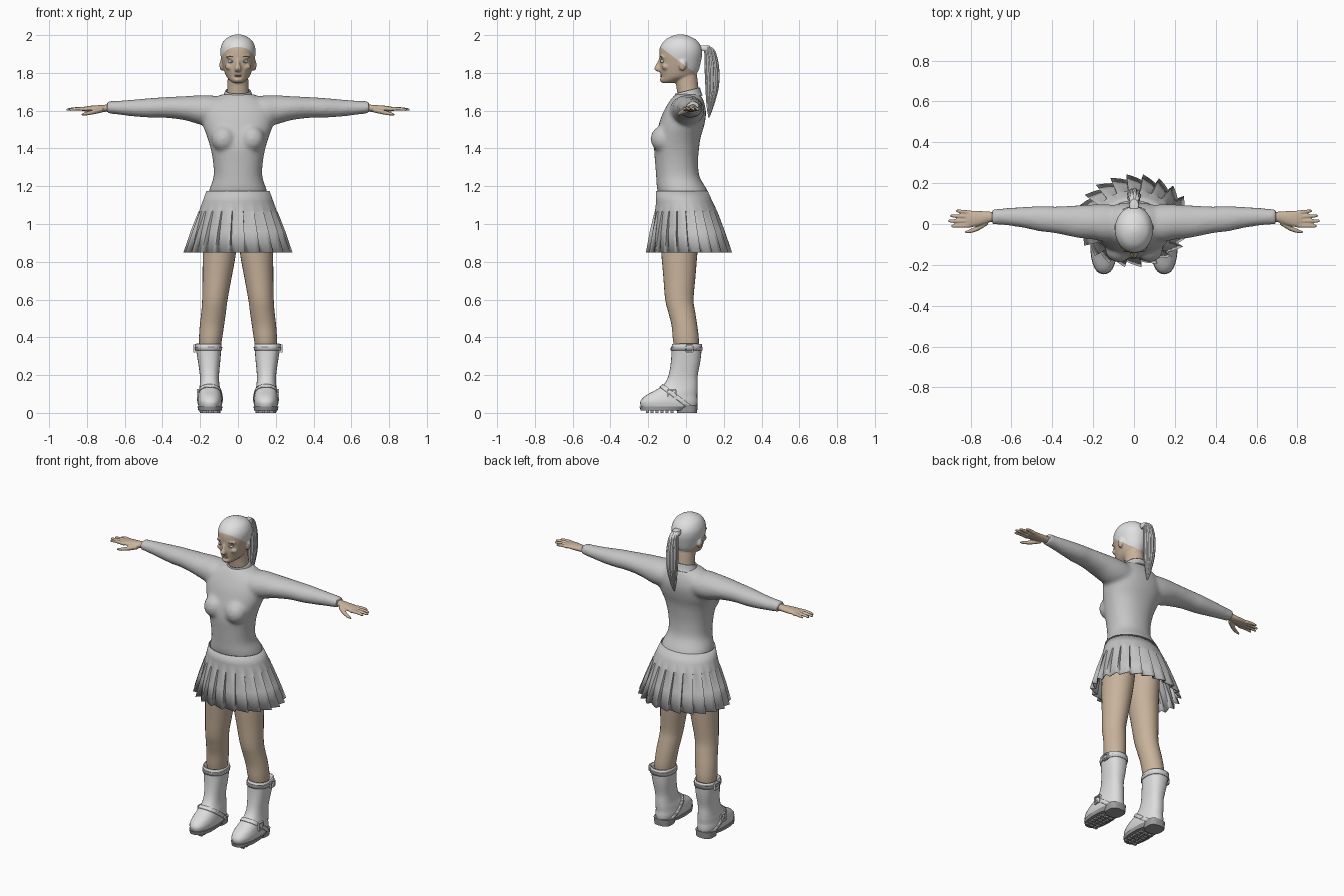
import bpy, bmesh, math, random
from mathutils import Matrix, Vector

random.seed(4)
default_cube = bpy.data.objects.get("Cube")
if default_cube:
    bpy.data.objects.remove(default_cube, do_unlink=True)


def material(name, r, g, b):
    mat = bpy.data.materials.new(name)
    mat.use_nodes = True
    mat.diffuse_color = (r, g, b, 1)
    mat.node_tree.nodes["Principled BSDF"].inputs["Base Color"].default_value = (r, g, b, 1)
    return mat


SKIN = material("tan skin", .58, .45, .33)
CLOTH = material("grey cloth", .56, .56, .56)
HAIR = material("pale grey hair", .74, .74, .74)
BOOT = material("light grey boot", .72, .72, .72)
SOLE = material("dark grey sole", .34, .34, .34)
EYE = material("pale blue eye", .62, .7, .76)
IRIS = material("blue grey iris", .12, .2, .28)
LIP = material("brown lip", .42, .28, .21)
BROW = material("brown brow", .3, .23, .18)


def spline_rows(rows, steps):
    """Catmull-Rom interpolation of section rows."""
    out = []
    last = len(rows) - 1
    for i in range(last):
        a, b, c, d = (rows[max(0, min(last, i + k))] for k in (-1, 0, 1, 2))
        for j in range(steps):
            t = j / steps
            out.append([q + t / 2 * (r - p + t * (2 * p - 5 * q + 4 * r - s + t * (3 * (q - r) + s - p)))
                        for p, q, r, s in zip(a, b, c, d)])
    return out + [rows[-1]]


def skin_rings(bm, rings, caps):
    n = len(rings[0])
    for low, high in zip(rings, rings[1:]):
        for i in range(n):
            k = (i + 1) % n
            bm.faces.new((low[i], low[k], high[k], high[i]))
    if caps:
        bm.faces.new(rings[0])
        bm.faces.new(rings[-1])


def loft(bm, rows, axis="z", side=1, n=28, steps=4, power=2, caps=True):
    """Rows are (position on axis, two centre values, two radii)."""
    rings = []
    for t, ca, cb, ra, rb in spline_rows(rows, steps):
        ring = []
        for i in range(n):
            u = math.tau * i / n
            c, s = math.cos(u), math.sin(u)
            a = ca + ra * math.copysign(abs(c) ** (2 / power), c)
            b = cb + rb * math.copysign(abs(s) ** (2 / power), s)
            ring.append(bm.verts.new((side * a, b, t) if axis == "z" else (side * t, a, b)))
        rings.append(ring)
    skin_rings(bm, rings, caps)


def ellipsoid(bm, centre, radii):
    bmesh.ops.create_uvsphere(bm, u_segments=20, v_segments=12, radius=1,
                              matrix=Matrix.Translation(centre) @ Matrix.Diagonal((*radii, 1)))


def box(bm, centre, size):
    bmesh.ops.create_cube(bm, size=1, matrix=Matrix.Translation(centre) @ Matrix.Diagonal((*size, 1)))


def finish(name, bm, mat, voxel=0, relax=4, thick=0, angle=40):
    bmesh.ops.recalc_face_normals(bm, faces=bm.faces)
    mesh = bpy.data.meshes.new(name)
    bm.to_mesh(mesh)
    bm.free()
    obj = bpy.data.objects.new(name, mesh)
    bpy.context.collection.objects.link(obj)
    if voxel:  # fuse overlapping volumes into one skin
        remesh = obj.modifiers.new("fuse", "REMESH")
        remesh.mode, remesh.voxel_size = "VOXEL", voxel
        smooth = obj.modifiers.new("relax", "SMOOTH")
        smooth.factor, smooth.iterations = .5, relax
        graph = bpy.context.evaluated_depsgraph_get()
        obj.data = bpy.data.meshes.new_from_object(obj.evaluated_get(graph))
        obj.modifiers.clear()
        obj.data.name = name
    if thick:
        shell = obj.modifiers.new("thickness", "SOLIDIFY")
        shell.thickness, shell.offset = thick, -1
    obj.data.materials.clear()
    obj.data.materials.append(mat)
    bpy.ops.object.select_all(action="DESELECT")
    obj.select_set(True)
    bpy.context.view_layer.objects.active = obj
    bpy.ops.object.shade_smooth_by_angle(angle=math.radians(angle))
    return obj


# Sweater: torso, bust and sleeves fused
bm = bmesh.new()
loft(bm, [(1.12, 0, 0, .16, .13), (1.18, 0, -.02, .152, .132), (1.25, 0, -.043, .129, .115),
          (1.33, 0, -.05, .132, .114), (1.4, 0, -.05, .145, .119), (1.46, 0, -.042, .163, .12),
          (1.52, 0, -.025, .184, .121), (1.58, 0, -.01, .19, .116), (1.63, 0, 0, .175, .1),
          (1.665, 0, .006, .13, .082), (1.688, 0, .01, .08, .064)], n=40, power=2.2)
for s in (1, -1):
    ellipsoid(bm, (s * .075, -.122, 1.45), (.066, .066, .07))
    loft(bm, [(.05, .005, 1.6, .085, .07), (.14, .005, 1.6, .092, .081), (.2, .01, 1.604, .086, .078),
              (.28, .012, 1.613, .079, .064), (.38, .02, 1.617, .066, .055), (.46, .026, 1.615, .062, .052),
              (.55, .033, 1.614, .05, .045), (.64, .036, 1.616, .041, .036), (.695, .036, 1.618, .038, .032)],
         axis="x", side=s)
finish("sweater", bm, CLOTH, voxel=.011, relax=6)

# Collar, sloping down to the front
bm = bmesh.new()
loft(bm, [(1.66, 0, .012, .088, .076), (1.68, 0, .01, .076, .07), (1.704, 0, .008, .068, .066)], caps=False)
for v in bm.verts:
    v.co.z += v.co.y * .25
finish("collar", bm, CLOTH, thick=.008)

# Skirt: plain yoke above sawtooth pleats
bm = bmesh.new()
PLEATS = 22
rings = []
for z, cy, rx, ry, depth in [(1.175, -.022, .167, .137, 0), (1.12, -.009, .187, .149, 0), (1.07, 0, .205, .164, 0),
                             (1.064, 0, .206, .165, .04), (.96, .007, .24, .192, .09), (.85, .016, .271, .216, .13)]:
    ring = []
    for p in range(PLEATS):
        for f, h in ((0, 0), (.35, .35), (.7, .7), (.96, 1)):
            u = math.tau * (p + f) / PLEATS
            k = 1 + depth * (h - .5)
            ring.append(bm.verts.new((rx * k * math.cos(u), cy + ry * k * math.sin(u), z)))
    rings.append(ring)
skin_rings(bm, rings, False)
finish("skirt", bm, CLOTH, thick=.005, angle=30)

# Head with nose, ears and neck fused, hair area cut by a sloping hairline
bm = bmesh.new()
loft(bm, [(1.746, 0, -.095, .024, .03), (1.76, 0, -.076, .043, .056), (1.78, 0, -.046, .061, .086),
          (1.81, 0, -.036, .073, .101), (1.85, 0, -.031, .084, .108), (1.9, 0, -.028, .093, .114),
          (1.94, 0, -.028, .09, .108), (1.975, 0, -.028, .071, .082), (1.995, 0, -.03, .04, .045),
          (2.004, 0, -.03, .012, .014)], n=40)
loft(bm, [(1.65, 0, .02, .068, .06), (1.7, 0, .011, .058, .058), (1.78, 0, 0, .054, .059),
          (1.82, 0, -.005, .05, .055)])
loft(bm, [(1.878, 0, -.13, .009, .012), (1.845, 0, -.141, .011, .017), (1.82, 0, -.147, .018, .022),
          (1.807, 0, -.138, .014, .014)])
ellipsoid(bm, (0, -.117, 1.764), (.026, .022, .016))
for s in (1, -1):
    ellipsoid(bm, (s * .086, -.018, 1.842), (.012, .02, .032))
    ellipsoid(bm, (s * .034, -.122, 1.884), (.03, .016, .009))
    ellipsoid(bm, (s * .042, -.108, 1.832), (.026, .02, .018))
head = finish("head", bm, SKIN, voxel=.006, relax=3)
head.data.materials.append(HAIR)
bm = bmesh.new()
bm.from_mesh(head.data)
hairline, slope = Vector((0, 0, 1.835)), Vector((0, .75, 1)).normalized()
bmesh.ops.bisect_plane(bm, geom=bm.verts[:] + bm.edges[:] + bm.faces[:], plane_co=hairline, plane_no=slope)
for face in bm.faces:
    face.material_index = int((face.calc_center_median() - hairline).dot(slope) > 0)
bm.to_mesh(head.data)
bm.free()

# Face details
for name, mat, x, y, z, radii in [("eye", EYE, .034, -.122, 1.861, (.018, .013, .009)),
                                  ("iris", IRIS, .034, -.1325, 1.861, (.006, .004, .006)),
                                  ("eyebrow", BROW, .036, -.129, 1.886, (.021, .009, .003))]:
    bm = bmesh.new()
    for s in (1, -1):
        ellipsoid(bm, (s * x, y, z), radii)
    finish(name + "s", bm, mat)
bm = bmesh.new()
ellipsoid(bm, (0, -.124, 1.79), (.022, .012, .005))
ellipsoid(bm, (0, -.124, 1.782), (.019, .013, .005))
finish("lips", bm, LIP)

# Ponytail: core and loose strands held by a tie
bm = bmesh.new()
TAIL = [(1.945, .1, .4), (1.925, .122, .75), (1.87, .133, 1), (1.8, .138, 1.1), (1.72, .138, 1),
        (1.65, .131, .7), (1.6, .125, .4), (1.565, .12, .1)]
loft(bm, [(z, 0, y, .024 * w, .026 * w) for z, y, w in TAIL], n=16)
for i in range(9):
    u = math.tau * i / 9
    drop = random.uniform(-.01, .05)
    loft(bm, [(z + drop * (1.945 - z), .022 * w * math.cos(u), y + .025 * w * math.sin(u),
               .01 * w + .001, .01 * w + .001) for z, y, w in TAIL], n=8)
finish("ponytail", bm, HAIR)
bm = bmesh.new()
loft(bm, [(1.915, 0, .103, .022, .03), (1.93, 0, .098, .026, .034), (1.945, 0, .093, .022, .03)], n=16)
finish("hair_tie", bm, HAIR)


def boot_band(name, side, point, normal, width):
    """Strip of the boot surface between two planes, pushed outwards."""
    band = bmesh.new()
    loft(band, BOOT_ROWS, side=side, power=2.4, caps=False)
    bmesh.ops.recalc_face_normals(band, faces=band.faces)
    normal = Vector(normal).normalized()
    for way in (1, -1):
        bmesh.ops.bisect_plane(band, geom=band.verts[:] + band.edges[:] + band.faces[:], clear_outer=True,
                               plane_co=Vector(point) + normal * way * width / 2, plane_no=normal * way)
    band.normal_update()
    for v, shift in [(v, v.normal * .005) for v in band.verts]:
        v.co += shift
    finish(name, band, BOOT, thick=.005)


BOOT_ROWS = [(.03, .148, -.09, .06, .148), (.06, .148, -.09, .065, .152), (.09, .148, -.078, .062, .138),
             (.12, .149, -.05, .057, .112), (.15, .15, -.028, .052, .09), (.2, .151, -.015, .051, .077),
             (.28, .153, -.001, .06, .078), (.365, .157, .005, .07, .08)]

for s, label in ((1, "left_"), (-1, "right_")):
    # Hand with four fingers and a thumb
    bm = bmesh.new()
    loft(bm, [(.66, .036, 1.615, .025, .02), (.7, .035, 1.613, .025, .019), (.74, .03, 1.611, .033, .018),
              (.79, .025, 1.61, .04, .015), (.825, .025, 1.608, .037, .01)], axis="x", side=s, n=20)
    for y, spread, tip in ((.056, .064, .872), (.036, .04, .9), (.014, .015, .91), (-.007, -.01, .895)):
        mid = (tip + .8) / 2
        loft(bm, [(.8, y, 1.608, .0105, .0105), (mid, (y + spread) / 2, 1.61, .0098, .0095),
                  (tip - .008, spread, 1.606, .0075, .007), (tip, spread, 1.605, .003, .003)],
             axis="x", side=s, n=10)
    loft(bm, [(.715, .01, 1.605, .014, .014), (.76, -.018, 1.594, .014, .013), (.8, -.034, 1.585, .01, .01),
              (.83, -.04, 1.579, .004, .004)], axis="x", side=s, n=10)
    finish(label + "hand", bm, SKIN, voxel=.004, relax=2)

    # Leg
    bm = bmesh.new()
    loft(bm, [(1.08, .09, -.02, .085, .115), (.95, .093, -.03, .09, .105), (.85, .098, -.035, .088, .096),
              (.72, .11, -.035, .077, .085), (.6, .122, -.035, .067, .075), (.53, .129, -.022, .065, .071),
              (.46, .138, -.008, .064, .068), (.38, .146, 0, .06, .068), (.3, .15, .005, .05, .055)], side=s)
    finish(label + "leg", bm, SKIN)

    # Boot with straps and buckles
    bm = bmesh.new()
    loft(bm, BOOT_ROWS, side=s, power=2.4, caps=False)
    finish(label + "boot", bm, BOOT, thick=.008)
    boot_band(label + "instep_strap", s, (0, -.075, .102), (0, .6, .8), .022)
    boot_band(label + "top_strap", s, (0, 0, .34), (0, 0, 1), .02)
    bm = bmesh.new()
    for x, y, z, r in ((.212, -.075, .1, .022), (.23, .018, .34, .018)):
        for way in (1, -1):
            box(bm, (s * x, y + way * r, z), (.012, .007, 2 * r))
            box(bm, (s * x, y, z + way * r), (.012, 2 * r, .007))
    finish(label + "buckles", bm, BOOT)

    # Sole, heel and tread lugs
    bm = bmesh.new()
    loft(bm, [(.012, .148, -.115, .062, .125), (.034, .148, -.093, .066, .153)], side=s, steps=1, power=2.4)
    loft(bm, [(0, .148, .005, .054, .053), (.042, .148, .005, .058, .057)], side=s, steps=1, power=2.8)
    for row in range(6):
        for x in (.118, .148, .178):
            box(bm, (s * x, -.075 - row * .026, .009), (.022, .016, .018))
    finish(label + "sole", bm, SOLE)
